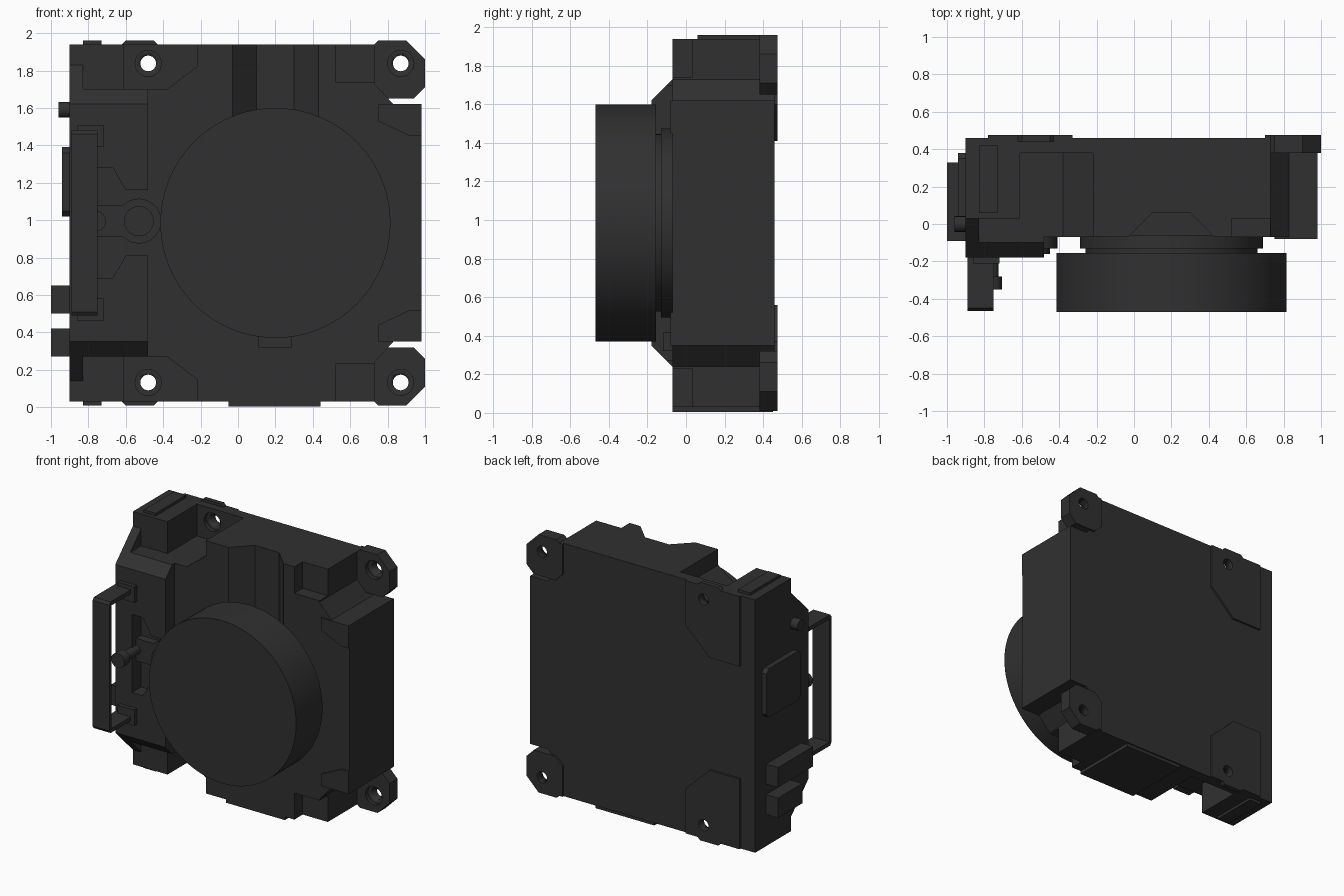
import bpy, bmesh, math
from mathutils import Vector

if "Cube" in bpy.data.objects:
    bpy.data.objects.remove(bpy.data.objects["Cube"], do_unlink=True)

mat = bpy.data.materials.new("charcoal")
mat.use_nodes = True
GREY = (0.03, 0.03, 0.03, 1)
mat.diffuse_color = GREY
mat.node_tree.nodes["Principled BSDF"].inputs["Base Color"].default_value = GREY

MID = 0.985  # height of the mirror plane


def flip(pts):
    return [(a, 2 * MID - z) for a, z in pts]


def prism(name, pts, lo, hi, axis="y"):
    """Extrude a profile along an axis: x takes (y, z), y takes (x, z), z takes (x, y)."""
    place = {"x": lambda a, b, t: (t, a, b),
             "y": lambda a, b, t: (a, t, b),
             "z": lambda a, b, t: (a, b, t)}[axis]
    bm = bmesh.new()
    face = bm.faces.new([bm.verts.new(place(a, b, lo)) for a, b in pts])
    out = bmesh.ops.extrude_face_region(bm, geom=[face])
    verts = [v for v in out["geom"] if isinstance(v, bmesh.types.BMVert)]
    bmesh.ops.translate(bm, verts=verts, vec=Vector(place(0, 0, hi - lo)))
    bmesh.ops.recalc_face_normals(bm, faces=bm.faces)
    mesh = bpy.data.meshes.new(name)
    bm.to_mesh(mesh)
    bm.free()
    mesh.materials.append(mat)
    obj = bpy.data.objects.new(name, mesh)
    bpy.context.collection.objects.link(obj)
    return obj


def box(name, x, y, z):
    return prism(name, [(x[0], z[0]), (x[1], z[0]), (x[1], z[1]), (x[0], z[1])], *y)


def disc(name, a, b, r, lo, hi, axis="y", n=64):
    pts = [(a + r * math.cos(2 * math.pi * i / n), b + r * math.sin(2 * math.pi * i / n))
           for i in range(n)]
    obj = prism(name, pts, lo, hi, axis)
    select(obj)
    bpy.ops.object.shade_smooth_by_angle(angle=math.radians(35))
    return obj


def select(obj):
    bpy.ops.object.select_all(action="DESELECT")
    obj.select_set(True)
    bpy.context.view_layer.objects.active = obj


def cut(targets, cutters):
    for obj in targets:
        select(obj)
        for c in cutters:
            mod = obj.modifiers.new("cut", "BOOLEAN")
            mod.operation, mod.solver, mod.object = "DIFFERENCE", "EXACT", c
            bpy.ops.object.modifier_apply(modifier=mod.name)
    for c in cutters:
        bpy.data.objects.remove(c, do_unlink=True)


# Main body with notched right corners
right_edge = [(0.73, 0.03), (0.73, 0.24), (0.83, 0.35), (0.98, 0.35)]
body = prism("main_body", [(-0.7, 0.03)] + right_edge + flip(right_edge)[::-1] + [(-0.7, 1.94)],
             -0.07, 0.46)

# Left housing with sloped top and bottom front
half = [(0.46, 0.03), (0.03, 0.03), (0.03, 0.14), (-0.18, 0.35)]
housing = prism("left_housing", half + flip(half)[::-1], -0.9, -0.48, "x")

# Corner pockets, top groove and lever recess
pocket = [(-0.61, 1.7), (-0.38, 1.7), (-0.22, 1.82), (-0.22, 2.1), (-0.61, 2.1)]
cutters = [prism("groove_cutter", [(-0.06, -0.1), (0.1, 0.06), (0.3, 0.06), (0.46, -0.1)],
                 1.4, 2.1, "z")]
for side in (list, flip):
    step = [(0.52, 1.74), (0.9, 1.74), (0.9, 2.1), (0.52, 2.1)]
    ledge = [(-0.83, 1.7), (-0.5, 1.7), (-0.5, 2.1), (-0.83, 2.1)]
    cutters += [prism("step_cutter", side(step), -0.3, 0.03),
                prism("ledge_cutter", side(ledge), -0.3, 0.03),
                prism("pocket_cutter", side(pocket), -0.3, 0.38)]
recess = [(-0.76, 0.69), (-0.67, 0.69), (-0.6, 0.81), (-0.4, 0.81)]
cutters.append(prism("recess_cutter", recess + flip(recess)[::-1], -0.3, -0.07))

# Mounting plates on the back of each corner
left_tab = [(-0.78, 1.41), (-0.53, 1.41), (-0.33, 1.6), (-0.33, 1.94), (-0.43, 1.94),
            (-0.45, 1.96), (-0.6, 1.96), (-0.62, 1.94), (-0.78, 1.94)]
right_tab = [(0.7, 1.71), (0.76, 1.65), (0.94, 1.65), (1.0, 1.71), (1.0, 1.86),
             (0.9, 1.96), (0.75, 1.96), (0.73, 1.94), (0.7, 1.94)]
drilled = [body, housing]
for end, side in (("upper", list), ("lower", flip)):
    drilled.append(prism(end + "_left_mount", side(left_tab), 0.44, 0.475))
    drilled.append(prism(end + "_right_mount", side(right_tab), 0.38, 0.475))
    for x in (-0.48, 0.87):
        z = side([(x, 1.838)])[0][1]
        cutters += [disc("hole_cutter", x, z, 0.042, -0.3, 0.6, n=24),
                    disc("counterbore_cutter", x, z, 0.07, -0.3, 0.41, n=24)]
    # Thin raised pads beside the right notches
    pad = [(0.75, 1.62), (0.75, 1.53), (0.92, 1.45), (0.98, 1.45), (0.98, 1.62)]
    prism(end + "_right_pad", side(pad), -0.08, -0.06)
    # Ridge ends on the left blocks
    rib = [(-0.83, 1.9), (-0.73, 1.9), (-0.73, 1.96), (-0.83, 1.96)]
    prism(end + "_left_rib", side(rib), 0.06, 0.42)
    # Handle feet
    foot = [(-0.86, 1.39), (-0.72, 1.39), (-0.72, 1.51), (-0.86, 1.51)]
    prism(end + "_handle_foot", side(foot), -0.21, -0.17)
cut(drilled, cutters)

# Bottom ledge and small catch
box("bottom_ledge", (-0.05, 0.44), (-0.07, 0.45), (0.005, 0.06))
box("front_catch", (0.11, 0.29), (-0.12, -0.06), (0.32, 0.42))

# Round front drum on a stepped neck
for name, r, lo, hi in (("front_drum", 0.615, -0.47, -0.155),
                        ("drum_neck", 0.46, -0.16, -0.12),
                        ("drum_collar", 0.49, -0.13, -0.06)):
    disc(name, 0.2, MID, r, lo, hi, n=96)

# Thin strap handle
outer = [(-0.17, 1.48), (-0.45, 1.48), (-0.465, 1.46)]
inner = [(-0.44, 1.45), (-0.17, 1.45)]
prism("handle", outer + flip(outer)[::-1] + flip(inner)[::-1] + inner, -0.89, -0.75, "x")

# Lever, pivot and knob in the recess
box("lever_arm", (-0.76, -0.53), (-0.13, -0.06), (0.91, 1.08))
disc("pivot_ring", -0.53, 0.995, 0.12, -0.13, -0.06, n=32)
disc("pivot_cap", -0.53, 0.995, 0.08, -0.16, -0.06, n=32)
disc("knob_stem", -0.76, 0.995, 0.035, -0.3, -0.06, n=24)
disc("knob", -0.76, 0.995, 0.055, -0.35, -0.28, n=24)

# Right flank controls: panel, button and two latches
panel = [(-0.03, 1.05), (0.0, 1.02), (0.35, 1.02), (0.38, 1.05),
         (0.38, 1.36), (0.35, 1.39), (0.0, 1.39), (-0.03, 1.36)]
prism("side_panel", panel, -0.94, -0.88, "x")
disc("side_button", 0.0, 1.59, 0.042, -0.96, -0.88, "x", 16)
box("upper_latch", (-1.0, -0.88), (-0.09, 0.33), (0.5, 0.65))
box("lower_latch", (-1.0, -0.88), (0.04, 0.33), (0.27, 0.42))
